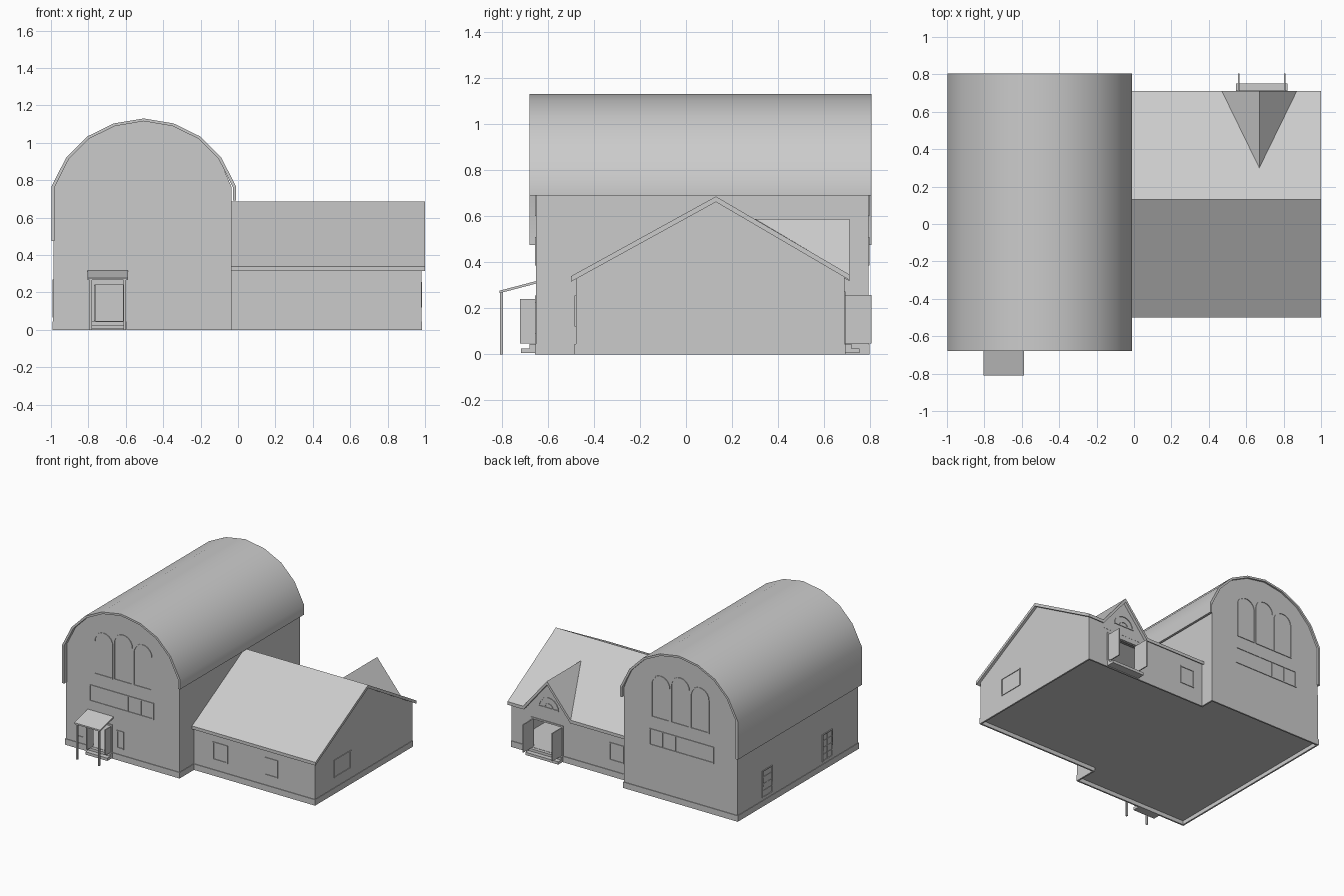
import bpy, bmesh, math
from mathutils import Vector

if "Cube" in bpy.data.objects:
    bpy.data.objects.remove(bpy.data.objects["Cube"], do_unlink=True)

grey = bpy.data.materials.new("plain_grey")
grey.use_nodes = True
grey.diffuse_color = (0.6, 0.6, 0.6, 1)
grey.node_tree.nodes["Principled BSDF"].inputs["Base Color"].default_value = (0.6, 0.6, 0.6, 1)


def place(p, axis, d):
    u, v = p
    return {"x": (d, u, v), "y": (u, d, v), "z": (u, v, d)}[axis]


def finish(bm, name):
    bmesh.ops.recalc_face_normals(bm, faces=bm.faces)
    mesh = bpy.data.meshes.new(name)
    bm.to_mesh(mesh)
    bm.free()
    mesh.materials.append(grey)
    ob = bpy.data.objects.new(name, mesh)
    bpy.context.collection.objects.link(ob)
    return ob


def sweep(name, pts, offset):
    """Solid from an outline of 3D points moved along an offset."""
    bm = bmesh.new()
    a = [bm.verts.new(p) for p in pts]
    b = [bm.verts.new(Vector(p) + Vector(offset)) for p in pts]
    n = len(a)
    bm.faces.new(a)
    bm.faces.new(b)
    for i in range(n):
        j = (i + 1) % n
        bm.faces.new((a[i], a[j], b[j], b[i]))
    return finish(bm, name)


def prism(name, pts, axis, d0, d1):
    off = [d1 - d0 if axis == k else 0 for k in "xyz"]
    return sweep(name, [place(p, axis, d0) for p in pts], off)


def rect(u0, u1, v0, v1):
    return [(u0, v0), (u1, v0), (u1, v1), (u0, v1)]


def box(name, x0, x1, y0, y1, z0, z1):
    return prism(name, rect(x0, x1, y0, y1), "z", z0, z1)


def inset(pts, t):
    """Mitred inward offset of a counter-clockwise outline."""
    out, n = [], len(pts)
    for i in range(n):
        p = Vector(pts[i])
        e0 = (p - Vector(pts[i - 1])).normalized()
        e1 = (Vector(pts[(i + 1) % n]) - p).normalized()
        n0, n1 = Vector((-e0.y, e0.x)), Vector((-e1.y, e1.x))
        out.append(tuple(p + (n0 + n1) * (t / (1 + n0.dot(n1)))))
    return out


def ring(name, pts, t, axis, d0, d1):
    bm = bmesh.new()
    inner = inset(pts, t)
    loops = [[bm.verts.new(place(p, axis, d)) for p in ps]
             for ps, d in ((pts, d0), (pts, d1), (inner, d1), (inner, d0))]
    n = len(pts)
    for k in range(4):
        a, b = loops[k], loops[(k + 1) % 4]
        for i in range(n):
            j = (i + 1) % n
            bm.faces.new((a[i], a[j], b[j], b[i]))
    return finish(bm, name)


def arch(u, half, z0, top, steps=10):
    spring = top - half
    curve = [(u + half * math.cos(math.pi * k / steps), spring + half * math.sin(math.pi * k / steps))
             for k in range(steps + 1)]
    return [(u - half, z0), (u + half, z0)] + curve if z0 < spring else curve


def cut(ob, cutter):
    cutter.hide_render = True
    mod = ob.modifiers.new("opening", "BOOLEAN")
    mod.operation, mod.object, mod.solver = "DIFFERENCE", cutter, "EXACT"
    bpy.context.view_layer.objects.active = ob
    bpy.ops.object.modifier_apply(modifier=mod.name)
    bpy.data.objects.remove(cutter, do_unlink=True)


def window(name, axis, wall, out, u0, u1, z0, z1, cols=1, rows=1):
    """Thin frame and glazing bars standing just proud of a wall."""
    d = wall + out * 0.005
    ring(name + "_frame", rect(u0, u1, z0, z1), 0.007, axis, wall - out * 0.005, d)
    for c in range(1, cols):
        u = u0 + (u1 - u0) * c / cols
        prism(name + "_upright", rect(u - 0.003, u + 0.003, z0, z1), axis, wall, d - out * 0.002)
    for r in range(1, rows):
        z = z0 + (z1 - z0) * r / rows
        prism(name + "_bar", rect(u0, u1, z - 0.003, z + 0.003), axis, wall, d - out * 0.002)


# Wall planes, underside of the floor and wall thickness
FRONT, BACK = -0.65, 0.792
A_FRONT, A_BACK, A_SIDE = -0.478, 0.687, 0.98
FLOOR, WALL = 0.03, 0.015

# Barrel roof of the hall
CX, CZ = -0.504, 0.7
half_arch = [(0.494, 0.765), (0.415, 0.92), (0.303, 1.033), (0.16, 1.103)]
outer = ([(CX + x, z) for x, z in half_arch] + [(CX, 1.13)]
         + [(CX - x, z) for x, z in reversed(half_arch)])


def shrink(f):
    return [(CX + (x - CX) * f, CZ + (z - CZ) * f) for x, z in outer]


inner = shrink(0.965)
roof_pts = ([(outer[0][0], 0.69)] + outer + [(outer[-1][0], 0.475), (inner[-1][0], 0.475)]
            + inner[::-1] + [(inner[0][0], 0.69)])
roof = prism("hall_roof", roof_pts, "y", -0.68, 0.805)
bpy.ops.object.select_all(action="DESELECT")
roof.select_set(True)
bpy.context.view_layer.objects.active = roof
bpy.ops.object.shade_smooth_by_angle(angle=math.radians(32))

# Hollow hall walls
body = [(min(max(x, -0.988), -0.035), z) for x, z in shrink(0.975)]
hall_pts = [(-0.988, FLOOR), (-0.035, FLOOR)] + body
hall = prism("hall_walls", hall_pts, "y", FRONT, BACK)
cut(hall, prism("hall_room", inset(hall_pts, WALL), "y", FRONT + WALL, BACK - WALL))
cut(hall, box("front_opening", -0.765, -0.61, -0.7, -0.6, 0.0451, 0.245))


def slope(y):
    """Height of the wing roof, slightly shallower at the front."""
    return 0.685 - (0.55 if y < 0.13 else 0.585) * abs(y - 0.13)


# Hollow low wing with pitched roof
tops = [(y, slope(y) - 0.012) for y in (A_BACK, 0.13, A_FRONT)]
wing_pts = [(A_FRONT, FLOOR), (A_BACK, FLOOR)] + tops
wing = prism("wing_walls", wing_pts, "x", -0.04, A_SIDE)
cut(wing, prism("wing_room", inset(wing_pts, WALL), "x", -0.04 + WALL, A_SIDE - WALL))
cut(wing, box("rear_opening", 0.56, 0.805, 0.63, 0.75, 0.0451, 0.26))

front_roof = [(-0.04, 0.13), (1, 0.13), (1, -0.5), (-0.04, -0.5)]
back_roof = [(-0.04, 0.13), (1, 0.13), (1, 0.71), (0.87, 0.71), (0.67, 0.3), (0.47, 0.71), (-0.04, 0.71)]
for label, pts in (("wing_roof_front", front_roof), ("wing_roof_back", back_roof)):
    sweep(label, [(x, y, slope(y)) for x, y in pts], (0, 0, -0.024))

# Cross gable over the rear entrance
for label, s in (("gable_roof_left", 1), ("gable_roof_right", -1)):
    sweep(label, [(0.67, 0.3, 0.587), (0.67, 0.71, 0.587), (0.67 + s * 0.2, 0.71, 0.345)], (0, 0, -0.028))
prism("gable_wall", [(0.49, 0.3), (0.85, 0.3), (0.85, 0.34), (0.67, 0.562), (0.49, 0.34)],
      "y", A_BACK - WALL, A_BACK + 0.001)
for label, r in (("gable_light_outer", 0.085), ("gable_light_inner", 0.04)):
    ring(label, arch(0.67, r, 0.37, 0.37 + r), 0.008, "y", A_BACK, A_BACK + 0.006)

# Plinth around the whole plan
plan = [(-0.992, -0.655), (-0.031, -0.655), (-0.031, -0.483), (0.984, -0.483),
        (0.984, 0.692), (-0.031, 0.692), (-0.031, 0.797), (-0.992, 0.797)]
ring("plinth", plan, 0.012, "z", 0, 0.045)

# Entrances: frame, open double doors and steps
for label, x0, x1, wall, out, reach, top in (("front", -0.765, -0.61, FRONT, -1, 0.07, 0.24),
                                             ("rear", 0.56, 0.805, A_BACK, 1, 0.118, 0.258)):
    ring(label + "_door_frame", rect(x0 - 0.012, x1 + 0.012, 0.035, top + 0.015), 0.012,
         "y", wall - out * 0.014, wall + out * 0.006)
    for side, x in (("right", x0), ("left", x1)):
        ends = sorted((wall, wall + out * reach))
        box(label + "_door_" + side, x - 0.004, x + 0.004, *ends, 0.047, top)
    for part, reach_out, z0, z1 in (("_step", 0.065, 0.005, 0.026), ("_sill", 0.03, 0.02, 0.045)):
        ends = sorted((wall, wall + out * reach_out))
        box(label + part, x0 - 0.015, x1 + 0.015, *ends, z0, z1)

# Front canopy on posts
prism("canopy", [(-0.81, 0.265), (FRONT, 0.307), (FRONT, 0.318), (-0.81, 0.276)], "x", -0.805, -0.588)
for label, x in (("canopy_post_right", -0.787), ("canopy_post_left", -0.605)):
    box(label, x - 0.006, x + 0.006, -0.806, -0.794, 0, 0.272)

# Hall end walls: three arched windows above a strip window
for end, wall, out in (("front", FRONT, -1), ("back", BACK, 1)):
    for u, top in ((-0.671, 0.93), (-0.507, 0.96), (-0.343, 0.93)):
        ring(end + "_arched_window", arch(u, 0.079, 0.6, top), 0.008, "y", wall - out * 0.005, wall + out * 0.005)
    window(end + "_strip_window", "y", wall, out, -0.79, -0.25, 0.385, 0.51, cols=5)

# Small windows
for u in (-0.86, -0.53):
    window("entry_window", "y", FRONT, -1, u - 0.03, u + 0.03, 0.09, 0.225)
for y in (0.44, -0.28):
    window("hall_side_window", "x", -0.988, -1, y - 0.06, y + 0.06, 0.065, 0.27, cols=2, rows=4)
window("wing_front_window_a", "y", A_FRONT, -1, 0.125, 0.25, 0.12, 0.255)
window("wing_front_window_b", "y", A_FRONT, -1, 0.56, 0.67, 0.12, 0.255)
window("wing_side_window", "x", A_SIDE, 1, -0.25, -0.05, 0.12, 0.255)
window("wing_back_window", "y", A_BACK, 1, 0.04, 0.16, 0.12, 0.255)
